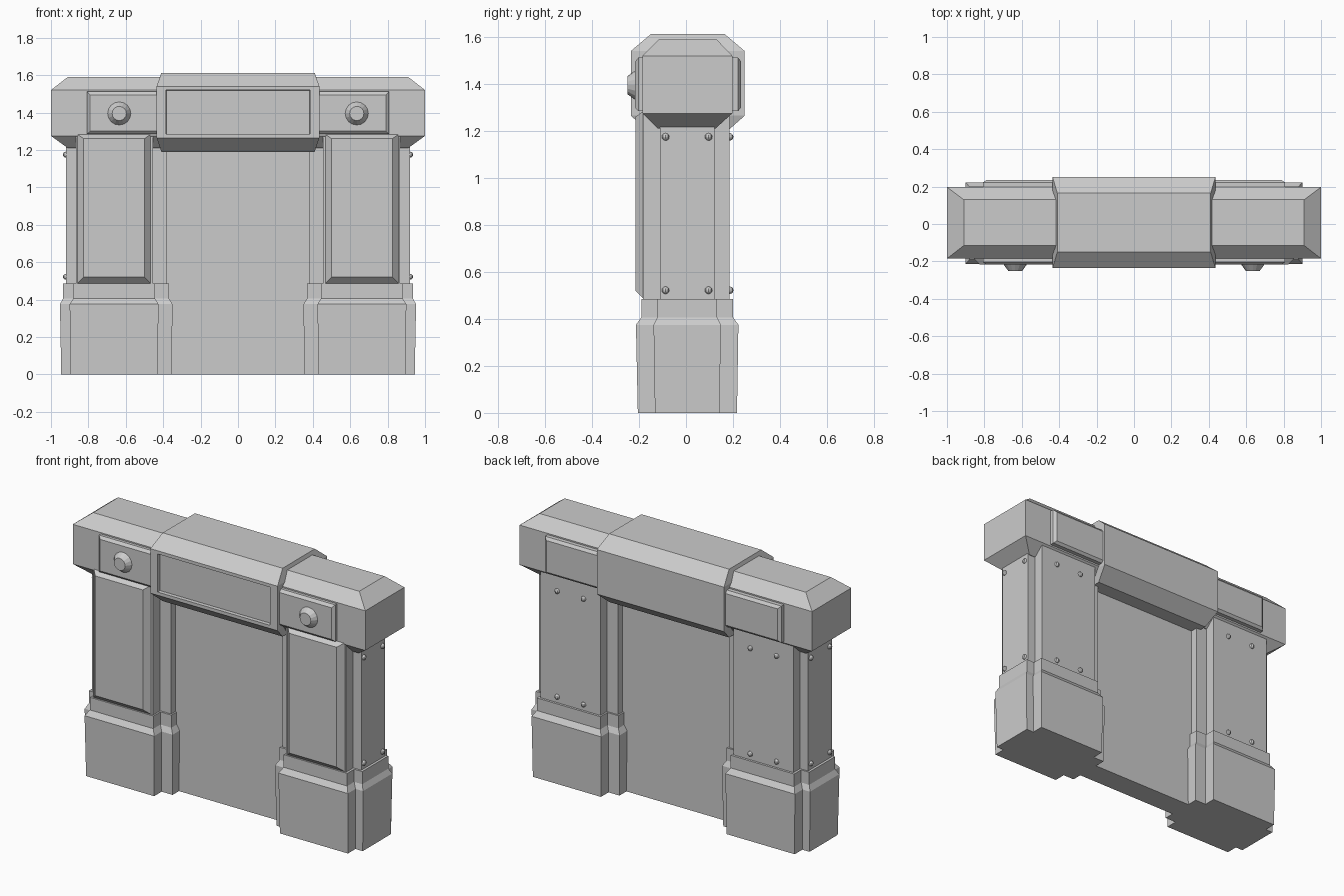
import bpy, bmesh
from mathutils import Vector

if "Cube" in bpy.data.objects:
    bpy.data.objects.remove(bpy.data.objects["Cube"])


def finish(name, bm, mirror=False):
    bmesh.ops.recalc_face_normals(bm, faces=bm.faces[:])
    me = bpy.data.meshes.new(name)
    bm.to_mesh(me)
    bm.free()
    ob = bpy.data.objects.new(name, me)
    bpy.context.collection.objects.link(ob)
    if mirror:
        ob.modifiers.new("Mirror", 'MIRROR').use_mirror_merge = False
    return ob


def loft(name, rings, axis='Z', mirror=False):
    """Stack rectangles (a0, a1, b0, b1, height); Z uses x,y and Y uses x,z."""
    bm = bmesh.new()
    loops = []
    for a0, a1, b0, b1, h in rings:
        pts = [(a0, b0), (a1, b0), (a1, b1), (a0, b1)]
        loops.append([bm.verts.new((a, b, h) if axis == 'Z' else (a, h, b)) for a, b in pts])
    for r, s in zip(loops, loops[1:]):
        for i in range(4):
            j = (i + 1) % 4
            bm.faces.new((r[i], r[j], s[j], s[i]))
    bm.faces.new(loops[0])
    bm.faces.new(loops[-1])
    return finish(name, bm, mirror)


# Door slab between the pillars
loft("door_slab", [(-.45, .45, -.07, .075, 0), (-.45, .45, -.07, .075, 1.25)])

# Pillar feet: a main block crossed by a wider, shallower one
loft("foot_main", [(.43, .895, -.205, .217, 0), (.425, .90, -.213, .223, .375),
                   (.445, .88, -.19, .20, .407)], mirror=True)
loft("foot_wing", [(.355, .945, -.132, .143, 0), (.35, .952, -.138, .148, .375),
                   (.37, .935, -.122, .132, .407)], mirror=True)

# Collars above the feet
loft("collar_main", [(.445, .88, -.19, .20, .40), (.445, .88, -.19, .20, .485)], mirror=True)
loft("collar_wing", [(.37, .935, -.122, .132, .40), (.37, .935, -.122, .132, .485)], mirror=True)

# Pillar shafts
loft("shaft_main", [(.455, .865, -.182, .186, .47), (.455, .865, -.182, .186, 1.30)], mirror=True)
loft("shaft_wing", [(.38, .92, -.11, .122, .47), (.38, .92, -.11, .122, 1.25)], mirror=True)

# Raised bevelled panel on the front of each shaft
loft("shaft_panel", [(.465, .86, .485, 1.285, -.18), (.50, .825, .52, 1.26, -.216)],
     axis='Y', mirror=True)

# Lintel with chamfered top and bottom
loft("lintel", [(-.91, .91, -.12, .125, 1.21), (-1, 1, -.185, .197, 1.275),
                (-1, 1, -.185, .197, 1.52), (-.91, .91, -.115, .13, 1.59)])

# Plates on the front and back of the lintel
for label, y0, y1, y2 in (("front", -.17, -.203, -.217), ("back", .18, .222, .235)):
    loft("lintel_plate_" + label, [(.40, .808, 1.285, 1.512, y0), (.40, .808, 1.285, 1.512, y1),
                                   (.40, .79, 1.30, 1.495, y2)], axis='Y', mirror=True)

# Central octagonal block with bevelled ends and a recessed front panel
bm = bmesh.new()
profile = [(-.15, 1.612), (.165, 1.612), (.25, 1.54), (.25, 1.265),
           (.165, 1.19), (-.15, 1.19), (-.235, 1.265), (-.235, 1.54)]
ends = []
for s in (-1, 1):
    ends.append([bm.verts.new((s * (.41 if z > 1.6 or z < 1.2 else .435), y, z))
                 for y, z in profile])
for i in range(8):
    j = (i + 1) % 8
    f = bm.faces.new((ends[0][i], ends[0][j], ends[1][j], ends[1][i]))
    if i == 6:
        front = f
for e in ends:
    for idx in ((0, 1, 2, 7), (7, 2, 3, 6), (6, 3, 4, 5)):
        bm.faces.new([e[k] for k in idx])
bmesh.ops.recalc_face_normals(bm, faces=bm.faces[:])
bmesh.ops.inset_region(bm, faces=[front], thickness=.028)
for v in front.verts:
    v.co.x *= .385 / abs(v.co.x)
bmesh.ops.inset_region(bm, faces=[front], thickness=.002)
for v in front.verts:
    v.co.y += .022
finish("lintel_centre_block", bm)

# Round bosses on the front plates
bpy.ops.mesh.primitive_cone_add(vertices=16, radius1=.067, radius2=.038, depth=.04,
                                location=(0, 0, 0), rotation=(1.570796, 0, 0))
boss = bpy.context.object
boss.name = "boss"
boss.data.transform(boss.matrix_world.to_3x3().to_4x4())
boss.rotation_euler = (0, 0, 0)
boss.location = (.635, -.23, 1.395)
other = boss.copy()
other.location.x = -.635
bpy.context.collection.objects.link(other)

# Rivets on the outer sides and backs of the shafts
bm = bmesh.new()
for z in (.522, 1.175):
    for p in ((.92, -.087, z), (.92, .096, z), (.57, .186, z), (.75, .186, z)):
        made = bmesh.ops.create_uvsphere(bm, u_segments=8, v_segments=6, radius=.016)
        bmesh.ops.translate(bm, verts=made["verts"], vec=Vector(p))
finish("rivets", bm, mirror=True)
